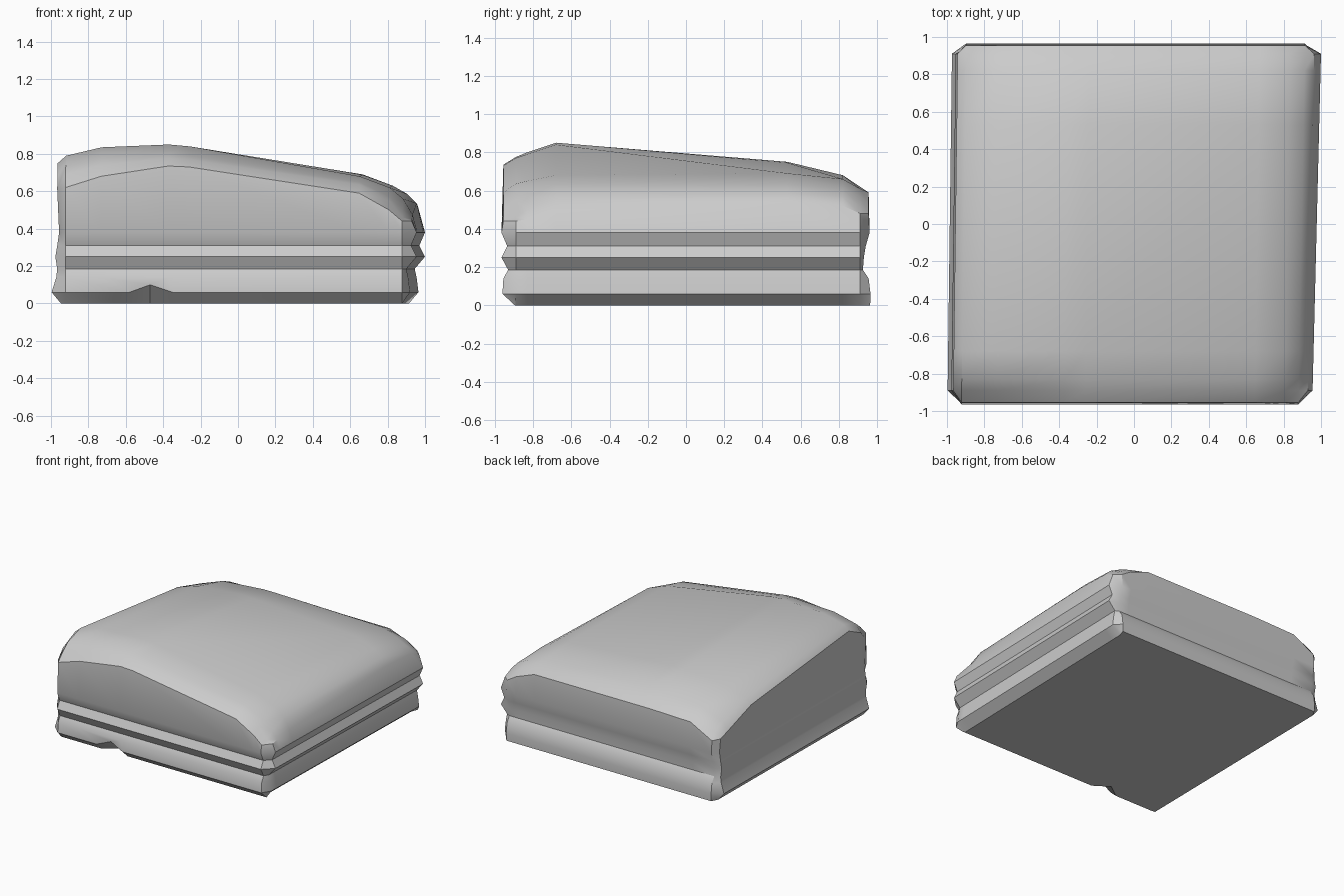
import bpy, bmesh, math

if "Cube" in bpy.data.objects:
    bpy.data.objects.remove(bpy.data.objects["Cube"])

# Stations and heights of the domed top, front row to back row
XS = [-.955, -.91, -.72, -.36, -.25, .66, .82, .89, .94]
YS = [-.955, -.89, -.83, -.68, .53, .82, .91, .955]
H = [
    [0, .62, .68, .735, .73, .59, .50, .44, 0],
    [.61, .69, .74, .775, .77, .635, .55, .46, .44],
    [.68, .74, .785, .80, .79, .65, .57, .50, .45],
    [.75, .79, .835, .85, .84, .68, .62, .56, .475],
    [.62, .66, .72, .75, .745, .69, .63, .585, .535],
    [.52, .58, .65, .68, .68, .66, .61, .57, .52],
    [.49, .54, .61, .62, .62, .61, .57, .52, .48],
    [0, .48, .58, .59, .59, .59, .53, .48, 0],
]
# Side grooves: level -> outward offset on front, right, back, left
LEVELS = [
    (.38, (.01, .025, .005, -.01)),
    (.31, (-.02, -.005, -.015, 0)),
    (.25, (.01, .025, -.025, .01)),
    (.185, (-.025, -.03, -.03, 0)),
    (.14, (.0, -.02, .0, .005)),
    (.06, (.005, -.01, .01, .03)),
    (0, (-.06, -.08, .008, -.02)),
]
NORMALS = [(0, -1), (1, 0), (0, 1), (-1, 0)]
NX, NY = len(XS), len(YS)
CORNERS = {(0, 0), (NX - 1, 0), (0, NY - 1), (NX - 1, NY - 1)}

bm = bmesh.new()


def skew(x, y):
    """Plan is slightly askew: both sides lean to +x toward the back."""
    return x + .013 * y + (.012 * (y + 1) / 2 if x > .85 else 0)


# Top surface with clipped corners
grid = {}
for j, y in enumerate(YS):
    for i, x in enumerate(XS):
        if (i, j) not in CORNERS:
            grid[i, j] = bm.verts.new((skew(x, y), y, H[j][i]))
for j in range(NY - 1):
    for i in range(NX - 1):
        quad = [(i, j), (i + 1, j), (i + 1, j + 1), (i, j + 1)]
        bm.faces.new([grid[k] for k in quad if k in grid])

# Boundary loop tagged by side
loop = [(i, 0, 0) for i in range(1, NX - 1)]
loop += [(NX - 1, j, 1) for j in range(1, NY - 1)]
loop += [(i, NY - 1, 2) for i in range(NX - 2, 0, -1)]
loop += [(0, j, 3) for j in range(NY - 2, 0, -1)]

# Grooved sides, bottom bevel and chipped front edge
prev = [grid[i, j] for i, j, s in loop]
for z, offsets in LEVELS:
    ring = []
    for i, j, s in loop:
        x, y = skew(XS[i], YS[j]), YS[j]
        o, zz = offsets[s], z
        if s == 1:
            o += .012 * (y + 1) / 2
        if s == 0 and i in (2, 3, 4) and z < .1:
            x = {2: -.58, 3: -.47, 4: -.35}[i]
            if i == 3:
                o, zz = (-.02, .1) if z else (-.14, 0)
        ring.append(bm.verts.new((x + NORMALS[s][0] * o, y + NORMALS[s][1] * o, zz)))
    n = len(ring)
    for k in range(n):
        m = (k + 1) % n
        bm.faces.new((prev[k], ring[k], ring[m], prev[m]))
    prev = ring
bm.faces.new(prev[::-1])
bmesh.ops.recalc_face_normals(bm, faces=bm.faces)

mesh = bpy.data.meshes.new("stone_block")
bm.to_mesh(mesh)
bm.free()
stone = bpy.data.objects.new("stone_block", mesh)
bpy.context.collection.objects.link(stone)
bpy.context.view_layer.objects.active = stone
stone.select_set(True)
bpy.ops.object.shade_smooth_by_angle(angle=math.radians(32))
